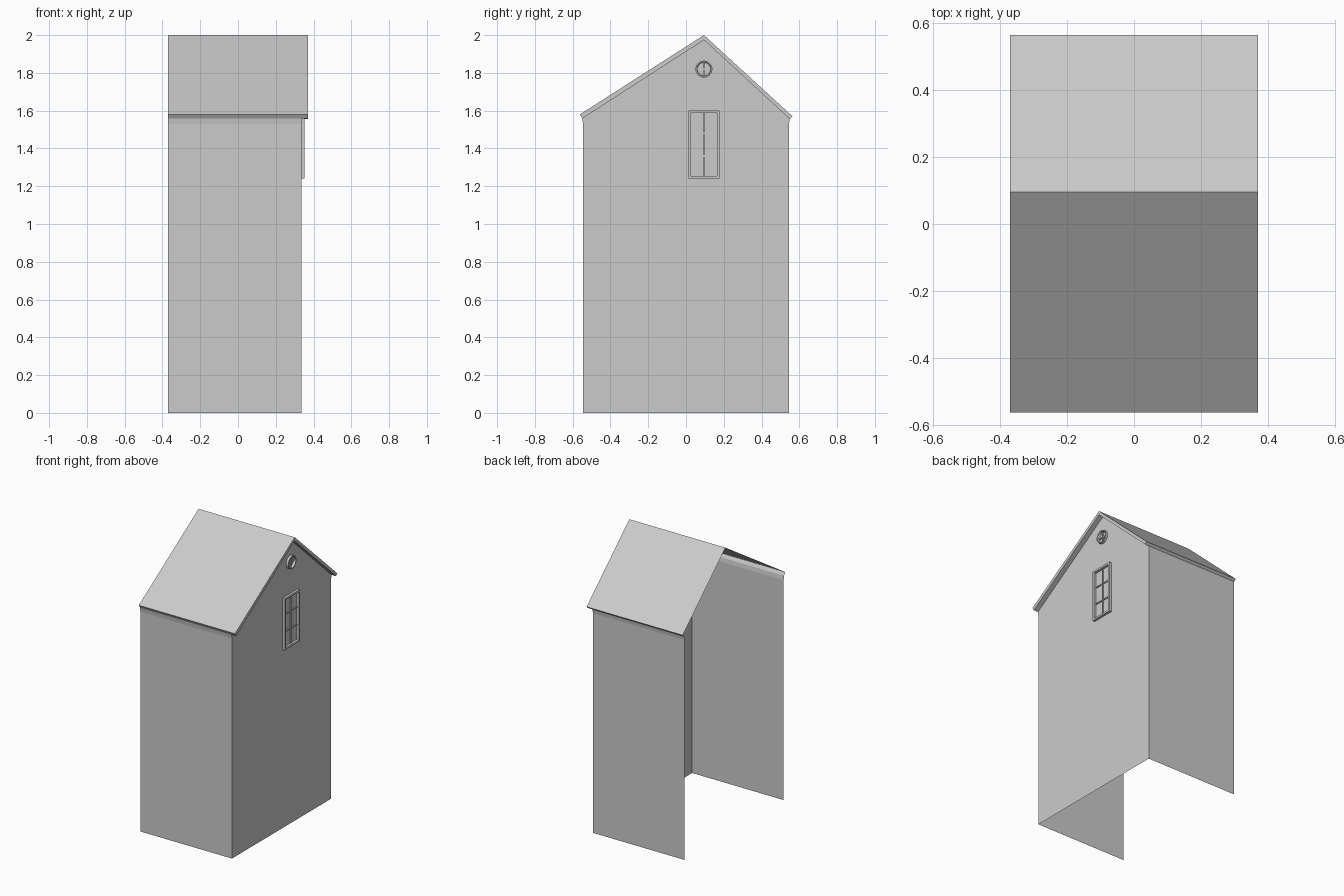
import bpy, bmesh, math
from mathutils import Vector

if "Cube" in bpy.data.objects:
    bpy.data.objects.remove(bpy.data.objects["Cube"])

XL, XW, XR = -0.37, 0.335, 0.37      # open end, gable wall, roof overhang
YC = 0.095                           # ridge / window centre line


def mesh_object(name, faces):
    """Make an object from a list of polygons, welding shared corners."""
    bm = bmesh.new()
    for face in faces:
        bm.faces.new([bm.verts.new(p) for p in face])
    bmesh.ops.remove_doubles(bm, verts=bm.verts, dist=1e-5)
    me = bpy.data.meshes.new(name)
    bm.to_mesh(me)
    bm.free()
    ob = bpy.data.objects.new(name, me)
    bpy.context.collection.objects.link(ob)
    return ob


def box(name, lo, hi):
    bm = bmesh.new()
    bmesh.ops.create_cube(bm, size=1)
    lo, hi = Vector(lo), Vector(hi)
    for v in bm.verts:
        v.co = (lo + hi) / 2 + v.co * (hi - lo)
    me = bpy.data.meshes.new(name)
    bm.to_mesh(me)
    bm.free()
    ob = bpy.data.objects.new(name, me)
    bpy.context.collection.objects.link(ob)
    return ob


def strip(path, x0, x1):
    """Sweep a (y, z) path along x."""
    return [[(x0, *a), (x1, *a), (x1, *b), (x0, *b)] for a, b in zip(path, path[1:])]


# Roof profile: outer skin and lower edge of the trim
outer = [(-0.562, 1.58), (YC, 2.0), (0.564, 1.57)]
inner = [(-0.549, 1.558), (YC, 1.974), (0.549, 1.556)]

# Walls: thin sheets, open at the left and underneath
front = [(-0.545, 0), (-0.545, 1.53), inner[0]]
back = [inner[2], (0.545, 1.53), (0.545, 0)]
gable = [(XW, *p) for p in front + [inner[1]] + back]
mesh_object("walls", strip(front, XL, XW) + strip(back, XL, XW) + [gable[::-1]])

# Roof skin with eave edges and a trim band on the gable side
roof = strip(outer, XL, XR)
for i in (0, 2):
    roof += strip([outer[i], inner[i]], XL, XR)
for i in (0, 1):
    roof.append([(XR, *outer[i]), (XR, *outer[i + 1]), (XR, *inner[i + 1]), (XR, *inner[i])])
# Soffit under the gable overhang
roof += strip(inner, XW, XR)
mesh_object("roof", roof)

# Window surround
y0, y1, z0, z1, t = 0.012, 0.178, 1.24, 1.6, 0.013
xf = 0.352
box("window_frame_bottom", (XW, y0, z0), (xf, y1, z0 + t))
box("window_frame_top", (XW, y0, z1 - t), (xf, y1, z1))
for side, y in (("front", y0), ("back", y1 - t)):
    box("window_frame_" + side, (XW, y, z0 + t), (xf, y + t, z1 - t))

# Glazing bars: two columns by three rows
b = 0.004
box("window_bar_upright", (XW, YC - b, z0 + t), (0.343, YC + b, z1 - t))
for i in (1, 2):
    z = z0 + (z1 - z0) * i / 3
    box("window_bar_cross", (XW, y0 + t, z - b), (0.342, y1 - t, z + b))

# Round attic window: ring made by revolving a small profile
ZC, N = 1.82, 24
profile = [(XW, 0.045), (xf, 0.045), (xf, 0.038), (XW, 0.035)]
ring = []
for k in range(N):
    a0, a1 = 2 * math.pi * k / N, 2 * math.pi * (k + 1) / N
    at = lambda p, a: (p[0], YC + p[1] * math.cos(a), ZC + p[1] * math.sin(a))
    ring += [[at(p, a0), at(p, a1), at(q, a1), at(q, a0)] for p, q in zip(profile, profile[1:])]
ob = mesh_object("round_window_ring", ring)
bm = bmesh.new()
bm.from_mesh(ob.data)
bmesh.ops.recalc_face_normals(bm, faces=bm.faces)
bm.to_mesh(ob.data)
bm.free()
box("round_window_upright", (XW, YC - b, ZC - 0.036), (0.343, YC + b, ZC + 0.036))
box("round_window_cross", (XW, YC - 0.036, ZC - b), (0.342, YC + 0.036, ZC + b))
